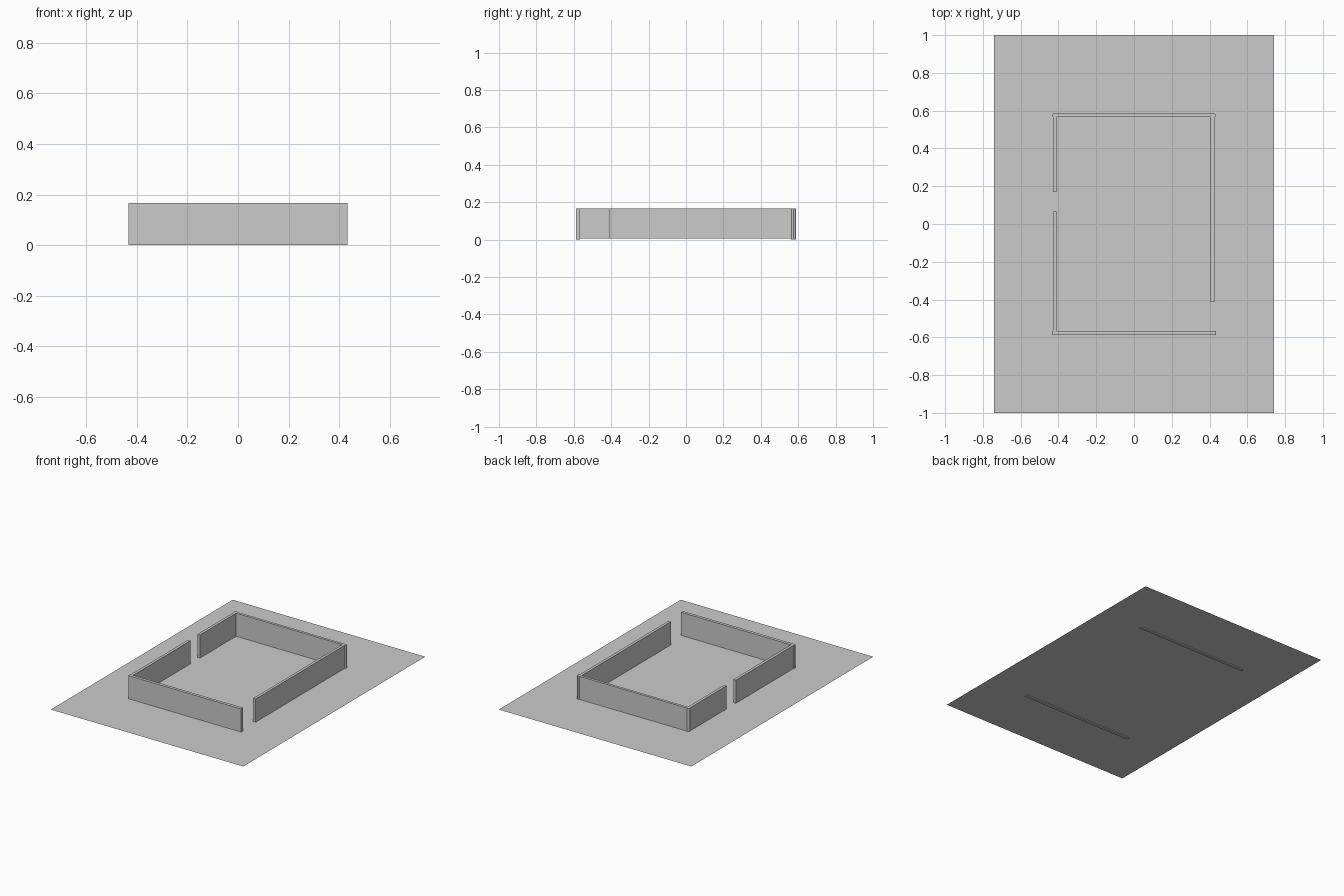
import bpy

cube = bpy.data.objects.get("Cube")
if cube:
    bpy.data.objects.remove(cube, do_unlink=True)

GREY = (0.6, 0.6, 0.6, 1)
grey = bpy.data.materials.new("plain_grey")
grey.use_nodes = True
grey.diffuse_color = GREY
grey.node_tree.nodes["Principled BSDF"].inputs["Base Color"].default_value = GREY

FLOOR = 0.006
TOP = 0.167


def finish(name):
    obj = bpy.context.object
    obj.name = name
    obj.data.materials.append(grey)
    return obj


def wall(name, x0, x1, y0, y1, bottom):
    bpy.ops.mesh.primitive_cube_add(
        size=1, location=((x0 + x1) / 2, (y0 + y1) / 2, (bottom + TOP) / 2))
    bpy.context.object.scale = (x1 - x0, y1 - y0, TOP - bottom)
    bpy.ops.object.transform_apply(location=False, rotation=False, scale=True)
    return finish(name)


# Thin ground sheet
bpy.ops.mesh.primitive_plane_add(size=1, location=(0, 0, FLOOR))
bpy.context.object.scale = (1.482, 2, 1)
bpy.ops.object.transform_apply(location=False, rotation=False, scale=True)
finish("ground_sheet")

# End walls, set slightly into the ground
wall("front_wall", -0.434, 0.434, -0.587, -0.566, 0)
wall("back_wall", -0.422, 0.422, 0.566, 0.584, 0)

# Side walls with doorway gaps
wall("left_wall", 0.406, 0.425, -0.413, 0.570, FLOOR)
wall("right_wall_rear", -0.430, -0.411, 0.169, 0.570, FLOOR)
wall("right_wall_front", -0.430, -0.411, -0.568, 0.066, FLOOR)

# Rounded posts at the back corners
for side, x in (("left", 0.421), ("right", -0.421)):
    bpy.ops.mesh.primitive_cylinder_add(
        vertices=12, radius=0.013, depth=TOP, location=(x, 0.575, TOP / 2))
    bpy.ops.object.shade_smooth_by_angle()
    finish(side + "_back_post")
